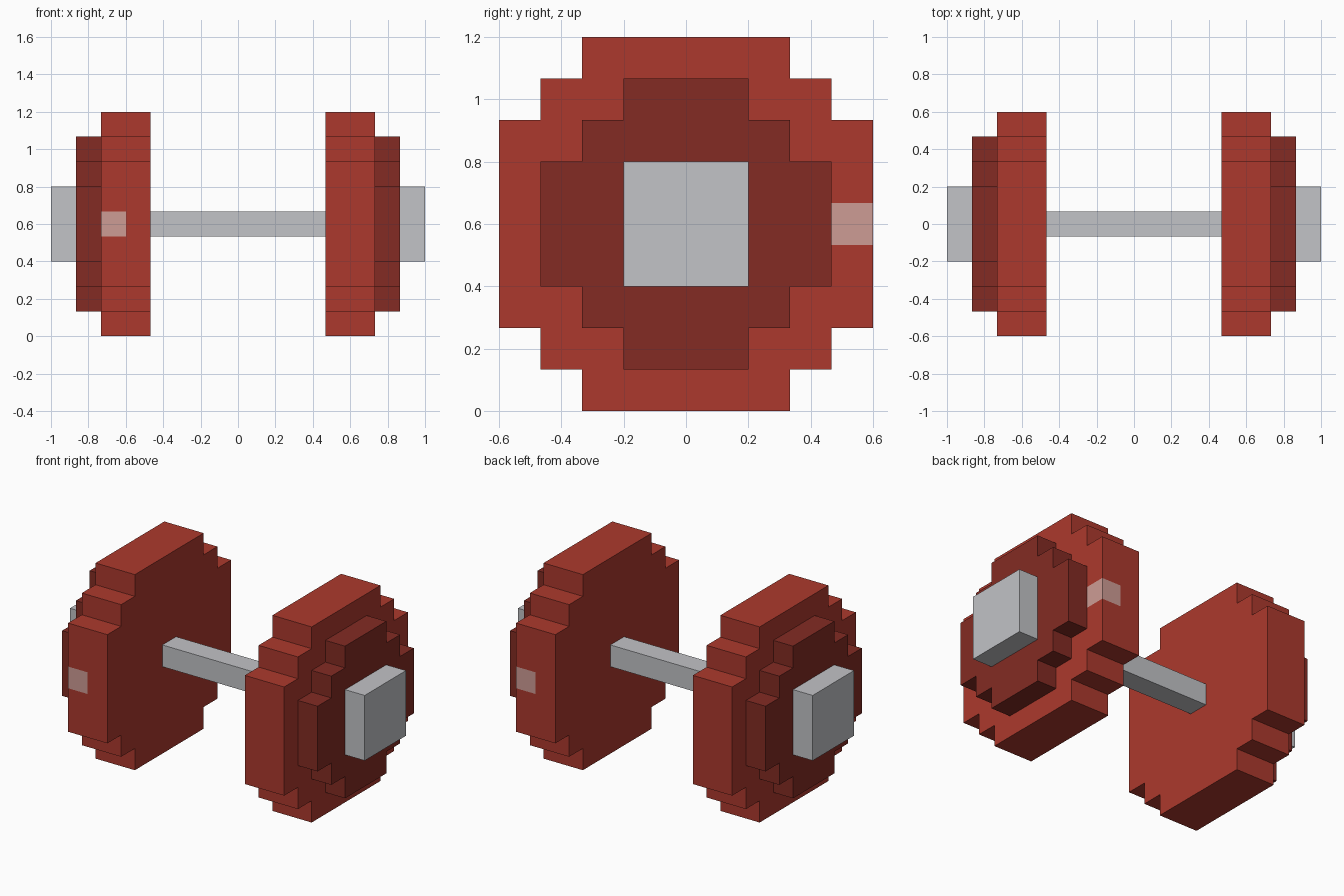
import bpy
import bmesh
from math import radians
from mathutils import Vector

CELL = 2 / 15  # the model is made of cubic blocks, fifteen along its length

cube = bpy.data.objects.get("Cube")
if cube:
    bpy.data.objects.remove(cube, do_unlink=True)


def make_material(name, rgb):
    """Flat material from an sRGB colour given in 0-255."""
    linear = [((c / 255 + 0.055) / 1.055) ** 2.4 for c in rgb] + [1]
    mat = bpy.data.materials.new(name)
    mat.use_nodes = True
    mat.diffuse_color = linear
    bsdf = mat.node_tree.nodes["Principled BSDF"]
    bsdf.inputs["Base Color"].default_value = linear
    bsdf.inputs["Roughness"].default_value = 0.7
    return mat


red = make_material("red", (172, 57, 45))
dark_red = make_material("dark red", (131, 43, 35))
grey = make_material("light grey", (194, 195, 199))
pink = make_material("pale pink", (206, 156, 149))


def stepped_disc(columns, radius, corner):
    """Blocks of a stepped disc around the bar; corner limits |y| + |z|."""
    span = range(-radius, radius + 1)
    return {(x, y, z) for x in columns for y in span for z in span
            if abs(y) + abs(z) <= corner}


def build_blocks(name, blocks, mats, marked=()):
    """Outer skin of a set of blocks; marked blocks use the second material."""
    bm = bmesh.new()
    for block in blocks:
        for axis in range(3):
            for sign in (-1, 1):
                normal = Vector((0, 0, 0))
                normal[axis] = sign
                if tuple(int(a + b) for a, b in zip(block, normal)) in blocks:
                    continue
                u = Vector((0, 0, 0))
                u[(axis + 1) % 3] = 0.5
                v = normal.cross(u)
                centre = Vector(block) + normal / 2
                corners = (centre - u - v, centre + u - v, centre + u + v, centre - u + v)
                face = bm.faces.new([bm.verts.new(c * CELL) for c in corners])
                face.material_index = int(block in marked)
    # Weld the blocks and merge flat areas of one colour
    bmesh.ops.remove_doubles(bm, verts=bm.verts, dist=CELL / 100)
    bmesh.ops.dissolve_limit(bm, angle_limit=radians(1), verts=bm.verts,
                             edges=bm.edges, delimit={'MATERIAL'})
    mesh = bpy.data.meshes.new(name)
    bm.to_mesh(mesh)
    bm.free()
    for mat in mats:
        mesh.materials.append(mat)
    obj = bpy.data.objects.new(name, mesh)
    obj.location.z = 4.5 * CELL
    bpy.context.collection.objects.link(obj)
    return obj


# Handle between the weights
build_blocks("handle_bar", stepped_disc(range(-3, 4), 0, 0), [grey])

# Weights: the pale mark sits at the back on the left, at the front on the right
for side, s in (("left", 1), ("right", -1)):
    build_blocks(side + "_large_plate", stepped_disc((4 * s, 5 * s), 4, 6),
                 [red, pink], {(5 * s, 4 * s, 0)})
    build_blocks(side + "_small_plate", stepped_disc((6 * s,), 3, 4), [dark_red])
    build_blocks(side + "_end_cap", stepped_disc((7 * s,), 1, 2), [grey])
